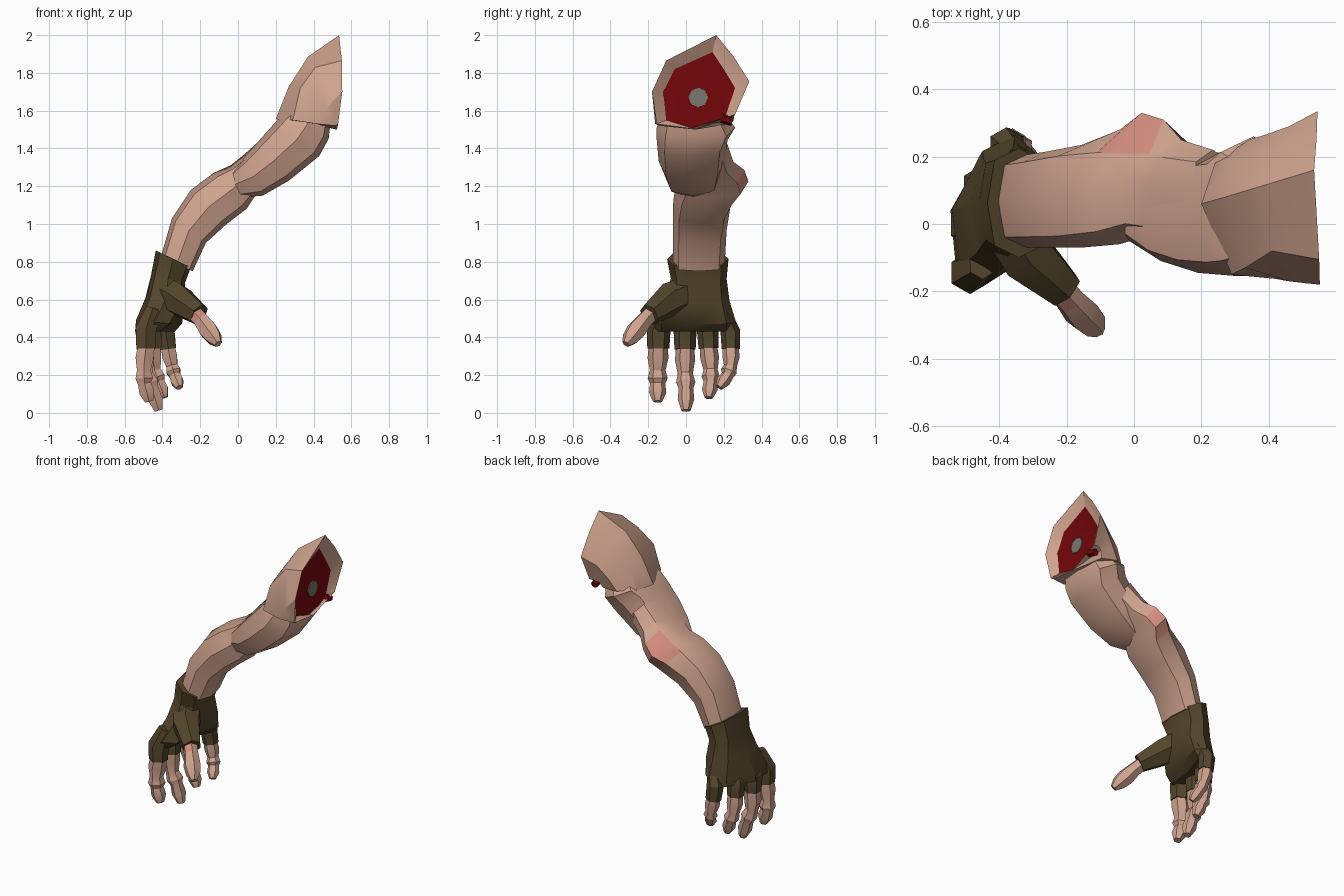
import bpy, bmesh, math
from mathutils import Vector


def material(name, rgb):
    m = bpy.data.materials.new(name)
    m.diffuse_color = (*rgb, 1)
    return m


SKIN = material("skin", (0.63, 0.37, 0.275))
PINK = material("flushed_skin", (0.66, 0.27, 0.215))
GLOVE = material("glove_cloth", (0.088, 0.062, 0.025))
RED = material("flesh", (0.18, 0.002, 0.003))
BONE = material("bone", (0.20, 0.185, 0.16))


def loft(name, rings, mats, rule=None, angle=28):
    """Skin a list of equal-length point rings; rule(face, segment) gives a material slot."""
    bm = bmesh.new()
    vs = [[bm.verts.new(p) for p in r] for r in rings]
    n = len(rings[0])
    seg = {}
    for s in range(len(vs) - 1):
        for k in range(n):
            j = (k + 1) % n
            f = bm.faces.new((vs[s][k], vs[s][j], vs[s + 1][j], vs[s + 1][k]))
            seg[f] = s
    seg[bm.faces.new(vs[0][::-1])] = -1
    seg[bm.faces.new(vs[-1])] = len(vs) - 1
    bmesh.ops.recalc_face_normals(bm, faces=bm.faces)
    bm.normal_update()
    if rule:
        for f, s in seg.items():
            f.material_index = rule(f, s)
    me = bpy.data.meshes.new(name)
    bm.to_mesh(me)
    bm.free()
    for m in mats:
        me.materials.append(m)
    ob = bpy.data.objects.new(name, me)
    bpy.context.collection.objects.link(ob)
    bpy.ops.object.select_all(action='DESELECT')
    ob.select_set(True)
    bpy.context.view_layer.objects.active = ob
    bpy.ops.object.shade_smooth_by_angle(angle=math.radians(angle))
    return ob


def section(ax, az, bx, bz, y0, y1, bend=0.0, dip=0.0):
    """Eight-sided ring between outer point a and inner point b, spanning y0..y1."""
    pts = []
    for k in range(8):
        a = k * math.pi / 4
        g = 1.1 if k % 2 else 1.0
        c, s = math.cos(a) * g, math.sin(a) * g
        y = (y0 + y1) / 2 + s * (y1 - y0) / 2 - (dip if k == 1 else 0)
        x = (ax + bx) / 2 + c * (ax - bx) / 2 + bend * max(0, y - 0.05)
        pts.append((x, y, (az + bz) / 2 + c * (az - bz) / 2))
    return pts


def tube(name, path, radii, mats, rule=None, sides=6):
    """Tapered tube along a path."""
    p = [Vector(q) for q in path]
    rings = []
    for i, c in enumerate(p):
        t = (p[min(i + 1, len(p) - 1)] - p[max(i - 1, 0)]).normalized()
        u = Vector((0, 1, 0)) - t * t.y
        u = u.normalized() if u.length > 0.01 else Vector((1, 0, 0))
        v = t.cross(u)
        rings.append([c + radii[i] * (u * math.cos(2 * math.pi * k / sides)
                                      + v * math.sin(2 * math.pi * k / sides))
                      for k in range(sides)])
    return loft(name, rings, mats, rule)


# Forearm with pointed, flushed elbow
loft("forearm", [section(*r) for r in (
    (-0.41, 0.82, -0.24, 0.75, -0.07, 0.205),
    (-0.35, 1.03, -0.17, 0.90, -0.07, 0.215),
    (-0.25, 1.18, -0.06, 1.00, -0.07, 0.235),
    (-0.13, 1.27, 0.045, 1.08, -0.06, 0.28, 0, 0.03),
    (-0.04, 1.31, 0.085, 1.14, -0.04, 0.33, 0, 0.08),
    (0.035, 1.37, 0.14, 1.20, -0.05, 0.31, 0, 0.06),
    (0.08, 1.41, 0.20, 1.25, -0.05, 0.25, 0, 0.02),
    (0.17, 1.49, 0.30, 1.35, -0.10, 0.22))],
    [SKIN, PINK],
    lambda f, s: int(s in (3, 4) and f.calc_center_median().y > 0.23))

# Upper arm
loft("upper_arm", [section(*r) for r in (
    (-0.03, 1.28, 0.0, 1.14, -0.05, 0.14),
    (0.03, 1.35, 0.13, 1.15, -0.11, 0.18),
    (0.11, 1.44, 0.27, 1.23, -0.145, 0.205),
    (0.19, 1.53, 0.43, 1.36, -0.155, 0.22),
    (0.23, 1.57, 0.48, 1.45, -0.155, 0.26),
    (0.30, 1.62, 0.49, 1.54, -0.13, 0.21))], [SKIN])

# Shoulder cap: rings sweep from the lower seam round to the upright cut
low = [(0.20, 0.06, 1.555), (0.24, 0.18, 1.55), (0.34, 0.25, 1.545), (0.45, 0.23, 1.53),
       (0.52, 0.05, 1.50), (0.52, -0.14, 1.52), (0.42, -0.163, 1.53), (0.29, -0.15, 1.55)]
mid = [(0.27, 0.08, 1.73), (0.285, 0.18, 1.69), (0.39, 0.265, 1.62), (0.47, 0.25, 1.57),
       (0.522, 0.05, 1.501), (0.522, -0.148, 1.523), (0.46, -0.17, 1.60), (0.33, -0.13, 1.72)]
top = [(0.37, 0.11, 1.885), (0.40, 0.19, 1.83), (0.46, 0.29, 1.70), (0.50, 0.26, 1.58),
       (0.524, 0.05, 1.502), (0.525, -0.152, 1.527), (0.51, -0.176, 1.66), (0.41, -0.08, 1.83)]
cut = [(0.535, 0.16, 2.0), (0.542, 0.25, 1.89), (0.545, 0.335, 1.755), (0.535, 0.26, 1.58),
       (0.525, 0.05, 1.503), (0.53, -0.155, 1.53), (0.552, -0.18, 1.70), (0.55, -0.105, 1.865)]
inner = [(0.14, 1.91), (0.20, 1.82), (0.26, 1.72), (0.20, 1.545),
         (0.03, 1.508), (-0.105, 1.55), (-0.12, 1.70), (-0.06, 1.82)]
loft("shoulder", [low, mid, top, cut, [(0.505, y, z) for y, z in inner]],
     [SKIN, RED], lambda f, s: int(s == 4))

# Bone and a torn scrap of flesh at the cut
tube("bone", [(0.46, 0.065, 1.67), (0.512, 0.065, 1.67)], [0.056, 0.052], [BONE], sides=8)
tube("flesh_scrap", [(0.51, 0.19, 1.56), (0.51, 0.245, 1.54)], [0.026, 0.022], [RED])

# Glove palm, curving back toward the little finger
loft("glove_palm", [section(*r) for r in (
    (-0.435, 0.86, -0.25, 0.77, -0.10, 0.225),
    (-0.46, 0.73, -0.28, 0.69, -0.08, 0.215),
    (-0.49, 0.61, -0.28, 0.58, -0.125, 0.23, 0.15),
    (-0.54, 0.49, -0.34, 0.47, -0.18, 0.265, 0.4),
    (-0.545, 0.43, -0.40, 0.43, -0.18, 0.26, 0.5))], [GLOVE])


# Fingers: short glove sleeve, then jointed bare finger with flushed knuckles
def finger(name, base, knuckle, joint, tip, r):
    b, k, j, t = map(Vector, (base, knuckle, joint, tip))
    root = b + Vector((0.03, -0.15 * b.y, 0.17))
    tube(name + "_sleeve", [root, b + Vector((-0.006, 0, 0.06)), b + (k - b) * 0.3],
         [r * 0.8, r * 1.22, r * 1.12], [GLOVE])
    path = [b, b.lerp(k, 0.7), k.lerp(j, 0.25), k.lerp(j, 0.7), j, j.lerp(t, 0.5), t]
    scale = (0.95, 1.06, 0.8, 1.02, 0.77, 0.88, 0.48)
    tube(name, path, [r * s for s in scale], [SKIN, PINK],
         lambda f, s: int(s == 1 and f.normal.x < -0.6))


finger("index_finger", (-0.482, -0.145, 0.38), (-0.50, -0.15, 0.25),
       (-0.495, -0.15, 0.155), (-0.47, -0.15, 0.06), 0.052)
finger("middle_finger", (-0.485, -0.005, 0.38), (-0.495, -0.005, 0.235),
       (-0.455, 0.0, 0.13), (-0.42, 0.0, 0.012), 0.05)
finger("ring_finger", (-0.45, 0.115, 0.38), (-0.45, 0.13, 0.25),
       (-0.42, 0.13, 0.165), (-0.39, 0.12, 0.08), 0.047)
finger("little_finger", (-0.375, 0.235, 0.37), (-0.355, 0.24, 0.265),
       (-0.335, 0.22, 0.20), (-0.31, 0.175, 0.135), 0.043)

# Thumb and its glove sleeve
tube("thumb_sleeve", [(-0.39, 0.03, 0.64), (-0.32, -0.09, 0.60), (-0.205, -0.195, 0.52)],
     [0.09, 0.09, 0.06], [GLOVE])
tube("thumb", [(-0.24, -0.17, 0.54), (-0.19, -0.225, 0.485), (-0.155, -0.265, 0.435),
               (-0.125, -0.295, 0.395), (-0.105, -0.318, 0.365)],
     [0.045, 0.046, 0.054, 0.045, 0.022], [SKIN, PINK],
     lambda f, s: int(s == 0 and f.normal.x < 0.2 and f.normal.y < -0.3))
